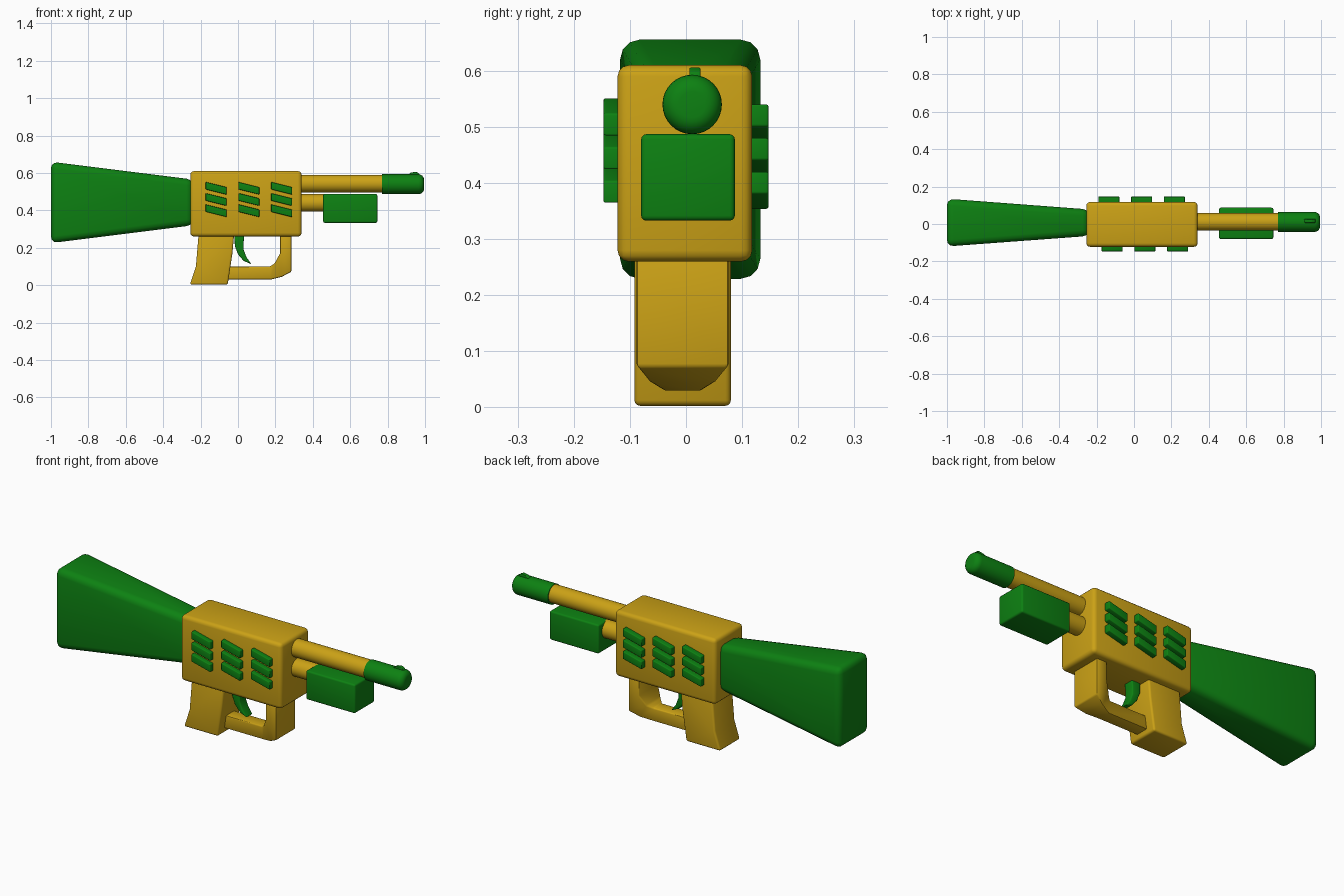
import bpy, bmesh, math
from mathutils import Vector

if "Cube" in bpy.data.objects:
    bpy.data.objects.remove(bpy.data.objects["Cube"], do_unlink=True)


def material(name, rgb):
    m = bpy.data.materials.new(name)
    m.use_nodes = True
    m.diffuse_color = (*rgb, 1)
    bsdf = next(n for n in m.node_tree.nodes if n.type == "BSDF_PRINCIPLED")
    bsdf.inputs["Base Color"].default_value = (*rgb, 1)
    bsdf.inputs["Roughness"].default_value = 0.6
    return m


GOLD = material("gold", (0.6, 0.36, 0.008))
GREEN = material("green", (0.004, 0.22, 0.006))


def loft(name, rings, mat, bevel=0.0, segments=3):
    """Skin a list of matching point loops and cap both ends."""
    bm = bmesh.new()
    loops = [[bm.verts.new(p) for p in ring] for ring in rings]
    n = len(loops[0])
    for a, b in zip(loops, loops[1:]):
        for i in range(n):
            j = (i + 1) % n
            bm.faces.new((a[i], a[j], b[j], b[i]))
    bm.faces.new(loops[0])
    bm.faces.new(loops[-1])
    bmesh.ops.recalc_face_normals(bm, faces=bm.faces[:])
    me = bpy.data.meshes.new(name)
    bm.to_mesh(me)
    bm.free()
    me.materials.append(mat)
    ob = bpy.data.objects.new(name, me)
    bpy.context.collection.objects.link(ob)
    bpy.ops.object.select_all(action="DESELECT")
    bpy.context.view_layer.objects.active = ob
    ob.select_set(True)
    if bevel:
        mod = ob.modifiers.new("soft_edges", "BEVEL")
        mod.width = bevel
        mod.segments = segments
        mod.limit_method = "ANGLE"
        mod.angle_limit = math.radians(30)
        bpy.ops.object.modifier_apply(modifier=mod.name)
    bpy.ops.object.shade_smooth_by_angle(angle=math.radians(40))
    return ob


def rect(x, y0, y1, z0, z1):
    return [(x, y0, z0), (x, y1, z0), (x, y1, z1), (x, y0, z1)]


def box(name, x0, x1, y0, y1, z0, z1, mat, bevel):
    return loft(name, [rect(x, y0, y1, z0, z1) for x in (x0, x1)], mat, bevel)


def side_profile(name, points, y0, y1, mat, bevel):
    return loft(name, [[(x, y, z) for x, z in points] for y in (y0, y1)], mat, bevel)


def lathe_x(name, profile, y, z, mat, sides=32):
    """Turn (x, radius) pairs around an axis along x."""
    angles = [math.tau * i / sides for i in range(sides)]
    return loft(name, [[(x, y + r * math.cos(a), z + r * math.sin(a)) for a in angles]
                       for x, r in profile], mat)


# Body and flared rear stock
box("body", -0.255, 0.34, -0.122, 0.118, 0.26, 0.61, GOLD, 0.02)
loft("stock", [rect(-1, -0.12, 0.135, 0.225, 0.66),
               rect(-0.24, -0.064, 0.078, 0.32, 0.565)], GREEN, 0.035)

# Upper barrel with rounded muzzle and sight, lower tube with fore grip
AXIS = 0.011
lathe_x("barrel", [(0.32, 0.047), (0.79, 0.047)], AXIS, 0.543, GOLD)
R, CAP = 0.053, 0.03
tip = [(0.77, R), (0.995 - CAP, R)]
for i in range(1, 7):
    a = math.radians(15 * i)
    tip.append((0.995 - CAP + CAP * math.sin(a), R - CAP + CAP * math.cos(a)))
lathe_x("muzzle", tip, AXIS, 0.54, GREEN)
side_profile("sight", [(0.9, 0.585), (0.975, 0.585), (0.965, 0.6), (0.95, 0.606), (0.925, 0.602)],
             0.006, 0.026, GREEN, 0.003)
lathe_x("lower_tube", [(0.32, 0.047), (0.47, 0.047)], AXIS, 0.44, GOLD)
box("fore_grip", 0.455, 0.745, -0.08, 0.087, 0.333, 0.487, GREEN, 0.009)

# Rear handle
side_profile("handle", [(-0.21, 0.28), (-0.02, 0.28), (-0.03, 0.17), (-0.055, 0.003),
                        (-0.257, 0.003), (-0.225, 0.1)], -0.092, 0.08, GOLD, 0.01)

# Trigger guard: wide front post narrowing into a slim lower bar
sections = [((0.285, 0.28), (0.225, 0.28), 0.082),
            ((0.285, 0.072), (0.225, 0.17), 0.082),
            ((0.235, 0.045), (0.195, 0.115), 0.06),
            ((0.175, 0.03), (0.17, 0.1), 0.036),
            ((-0.07, 0.03), (-0.07, 0.1), 0.036)]
rings = []
for (ox, oz), (ix, iz), w in sections:
    c = -0.006
    rings.append([(ox, c - w, oz), (ox, c + w, oz), (ix, c + w, iz), (ix, c - w, iz)])
loft("trigger_guard", rings, GOLD, 0.006, 2)

# Curved trigger
side_profile("trigger", [(-0.02, 0.28), (-0.017, 0.21), (0, 0.165), (0.03, 0.13), (0.072, 0.112),
                         (0.045, 0.15), (0.03, 0.19), (0.03, 0.23), (0.035, 0.28)],
             -0.03, 0.025, GREEN, 0.006)

# Raised slanted ribs in three groups on each side
for side, sign, shift, mid_z in (("right", -1, 0.0, 0.458), ("left", 1, -0.017, 0.447)):
    for group in range(3):
        cx = -0.117 + 0.175 * group + shift
        for row in (-1, 0, 1):
            cz = mid_z + 0.06 * row
            slant = -0.014 * -sign
            pts = [(cx - 0.056, cz - 0.02 - slant), (cx + 0.056, cz - 0.02 + slant),
                   (cx + 0.056, cz + 0.02 + slant), (cx - 0.056, cz + 0.02 - slant)]
            side_profile(f"{side}_rib_{group + 1}_{row + 2}", pts,
                         sign * 0.105, sign * 0.147, GREEN, 0.004)
